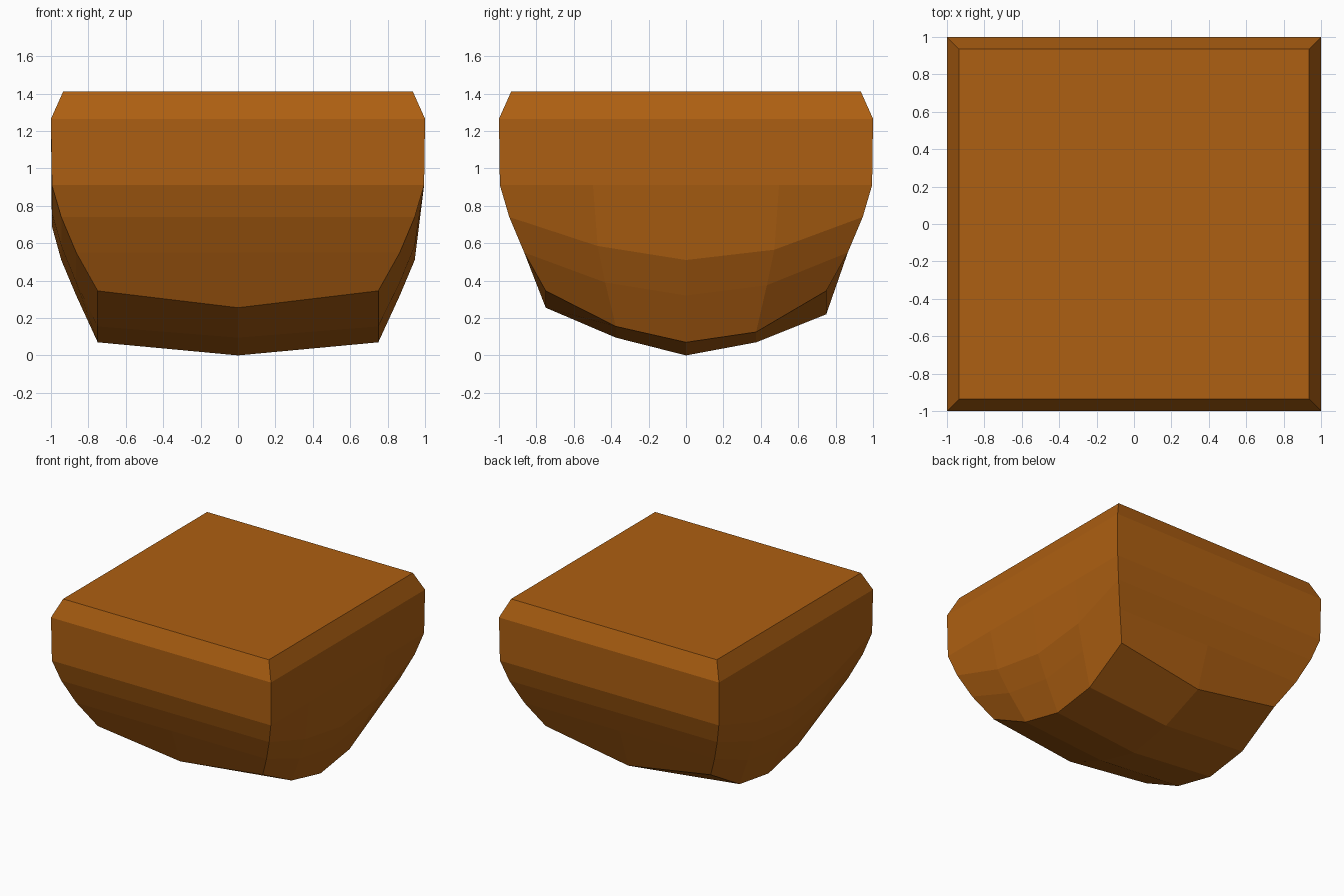
import bpy, bmesh

if "Cube" in bpy.data.objects:
    bpy.data.objects.remove(bpy.data.objects["Cube"])

# brown material
mat = bpy.data.materials.new("brown")
mat.diffuse_color = (0.42, 0.115, 0.006, 1)
mat.use_nodes = True
mat.node_tree.nodes["Principled BSDF"].inputs["Base Color"].default_value = mat.diffuse_color

# rings: half size, corner height, sag of right side, sag of left side (front to back)
FLAT = [0, 0, 0, 0, 0]
RINGS = [
    (0.935, 1.41, FLAT, FLAT),
    (1.0, 1.265, FLAT, FLAT),
    (0.995, 0.91, FLAT, [0, .15, .22, .16, 0]),
    (0.945, 0.74, [0, .155, .23, .175, 0], [0, .155, .23, .175, 0]),
    (0.865, 0.55, [0, .16, .23, .175, 0], [0, .16, .23, .175, 0]),
    (0.75, 0.345, [0, .19, .275, .22, 0], [0, .19, .275, .22, 0]),
]
KEEL = [.09, .25, .345, .275, .125]   # sag of the bottom along its centre line

# perimeter walk over a 3 x 5 lattice, counter-clockwise from above
WALK = ([(i, 0) for i in (0, 1)] + [(2, j) for j in range(4)]
        + [(i, 4) for i in (2, 1)] + [(0, j) for j in (4, 3, 2, 1)])

bm = bmesh.new()


def ring(half, z, right, left, bottom):
    verts = {}
    for i, j in WALK:
        sag = (left[j], KEEL[j] if bottom else 0, right[j])[i]
        verts[i, j] = bm.verts.new((half * (i - 1), half * (j - 2) / 2, z - sag))
    return verts


# side walls between neighbouring rings
rings = [ring(*r, k == len(RINGS) - 1) for k, r in enumerate(RINGS)]
for upper, lower in zip(rings, rings[1:]):
    for a, b in zip(WALK, WALK[1:] + WALK[:1]):
        bm.faces.new((lower[a], lower[b], upper[b], upper[a]))

# flat top
bm.faces.new([rings[0][p] for p in WALK])

# curved bottom
base = rings[-1]
for j in (1, 2, 3):
    base[1, j] = bm.verts.new((0, 0.75 * (j - 2) / 2, 0.345 - KEEL[j]))
for i in range(2):
    for j in range(4):
        bm.faces.new((base[i, j], base[i, j + 1], base[i + 1, j + 1], base[i + 1, j]))

bmesh.ops.recalc_face_normals(bm, faces=bm.faces)
mesh = bpy.data.meshes.new("rounded_block")
bm.to_mesh(mesh)
bm.free()
mesh.materials.append(mat)
obj = bpy.data.objects.new("rounded_block", mesh)
bpy.context.collection.objects.link(obj)
